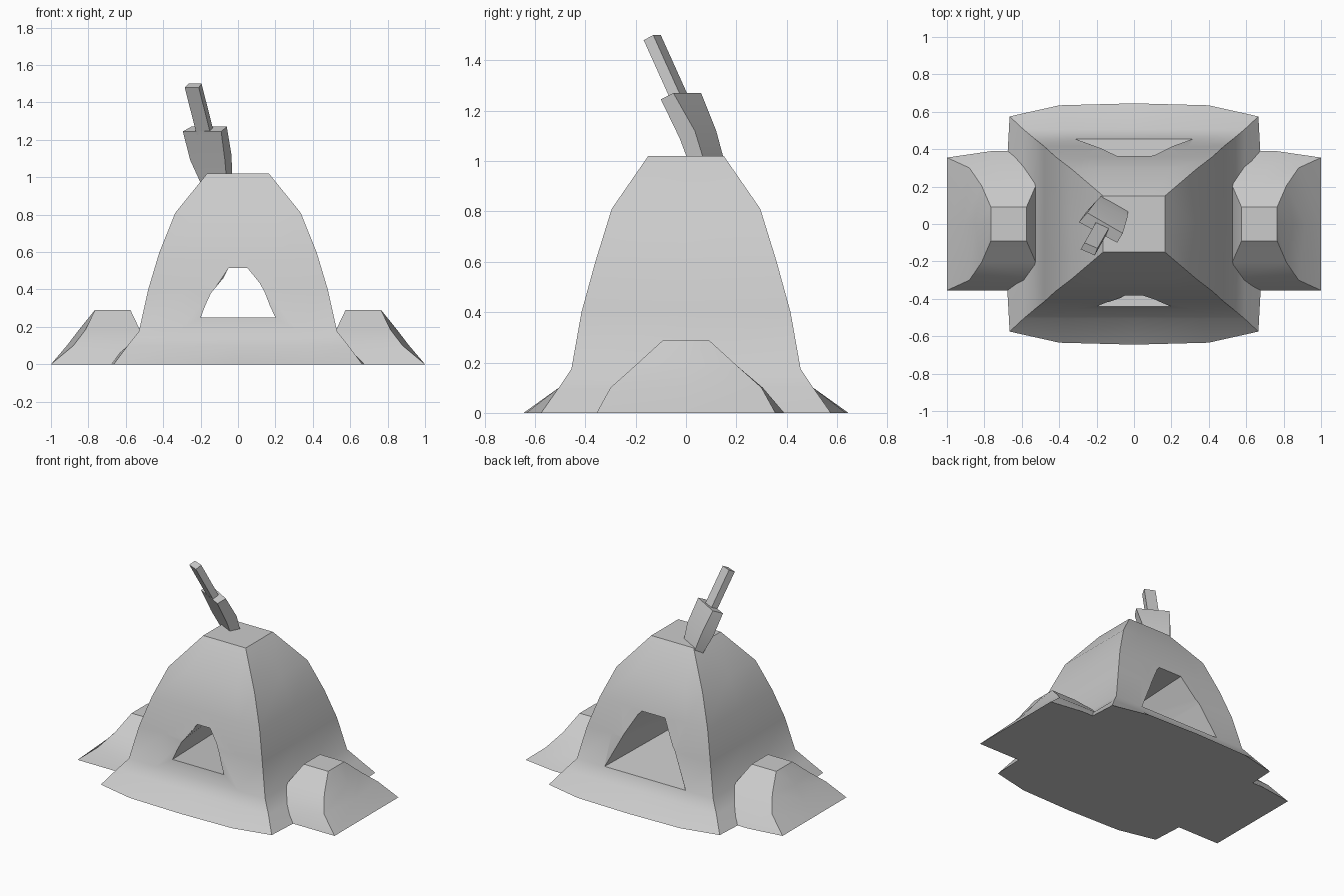
import bpy
import bmesh
import math

cube = bpy.data.objects.get("Cube")
if cube:
    bpy.data.objects.remove(cube, do_unlink=True)

stone = bpy.data.materials.new("grey stone")
stone.use_nodes = True
grey = (0.6, 0.6, 0.6, 1)
stone.diffuse_color = grey
stone.node_tree.nodes["Principled BSDF"].inputs["Base Color"].default_value = grey


def loft(name, rings, smooth=True):
    """Join rings of equal point count into a closed solid."""
    bm = bmesh.new()
    loops = [[bm.verts.new(p) for p in ring] for ring in rings]
    n = len(loops[0])
    for a, b in zip(loops, loops[1:]):
        for i in range(n):
            j = (i + 1) % n
            bm.faces.new((a[i], a[j], b[j], b[i]))
    bm.faces.new(loops[0])
    bm.faces.new(loops[-1])
    bmesh.ops.recalc_face_normals(bm, faces=bm.faces)
    mesh = bpy.data.meshes.new(name)
    bm.to_mesh(mesh)
    bm.free()
    mesh.materials.append(stone)
    obj = bpy.data.objects.new(name, mesh)
    bpy.context.collection.objects.link(obj)
    if smooth:
        shade(obj)
    return obj


def shade(obj):
    bpy.ops.object.select_all(action='DESELECT')
    obj.select_set(True)
    bpy.context.view_layer.objects.active = obj
    bpy.ops.object.shade_smooth_by_angle(angle=math.radians(35))


def body_ring(z, x, y, bulge=0):
    """Rectangle whose four sides can swell outward."""
    half = [(-x, -y), (-0.6 * x, -y - 0.85 * bulge), (0, -y - bulge),
            (0.6 * x, -y - 0.85 * bulge), (x, -y), (x + 0.45 * bulge, 0)]
    return [(px, py, z) for px, py in half] + [(-px, -py, z) for px, py in half]


# Main rock: tapering stack of rings with a flared skirt
body = loft("rock_body", [
    body_ring(0, 0.665, 0.575, 0.07),
    body_ring(0.1, 0.59, 0.505),
    body_ring(0.175, 0.53, 0.455),
    body_ring(0.4, 0.48, 0.415),
    body_ring(0.6, 0.42, 0.36),
    body_ring(0.81, 0.335, 0.295),
    body_ring(1.02, 0.165, 0.15)], smooth=False)

# Tunnel widening from the front opening to the back opening
front = [(0.2, -0.44, 0.25), (0.145, -0.417, 0.38), (0.05, -0.385, 0.515)]
back = [(0.315, 0.46, 0.175), (0.2, 0.41, 0.41), (0.09, 0.365, 0.59)]


def tunnel_ring(y):
    right = []
    for a, b in zip(front, back):
        t = (y - a[1]) / (b[1] - a[1])
        right.append((a[0] + t * (b[0] - a[0]), y, a[2] + t * (b[2] - a[2])))
    return right + [(-px, py, pz) for px, py, pz in reversed(right)]


cutter = loft("tunnel_cutter", [tunnel_ring(-0.8), tunnel_ring(0.8)], smooth=False)
cutter.hide_render = True
cut = body.modifiers.new("tunnel", 'BOOLEAN')
cut.operation = 'DIFFERENCE'
cut.solver = 'EXACT'
cut.object = cutter
bpy.context.view_layer.objects.active = body
bpy.ops.object.modifier_apply(modifier=cut.name)
bpy.data.objects.remove(cutter, do_unlink=True)
shade(body)


# Side mounds, mirrored left and right
def mound_ring(side, z, inner, outer, mid, y, back_x, back_y):
    pts = [(inner, -y), (outer, -y), (mid, 0), (outer, y),
           (back_x, back_y), (inner, back_y)]
    return [(side * px, py, z) for px, py in pts]


for name, side in (("left_mound", 1), ("right_mound", -1)):
    loft(name, [
        mound_ring(side, 0, 0.5, 1.0, 1.0, 0.355, 0.76, 0.39),
        mound_ring(side, 0.1, 0.51, 0.88, 0.915, 0.3, 0.72, 0.305),
        mound_ring(side, 0.185, 0.525, 0.815, 0.85, 0.205, 0.68, 0.205),
        mound_ring(side, 0.29, 0.575, 0.765, 0.765, 0.09, 0.67, 0.09)])

# Leaning slab on the summit
loft("spike_base", [
    [(-0.2, 0.1, 0.97), (-0.17, 0.155, 0.99), (-0.03, 0.075, 0.99), (-0.06, 0.02, 0.97)],
    [(-0.255, 0.065, 1.09), (-0.205, 0.12, 1.12), (-0.035, 0.035, 1.12), (-0.07, -0.025, 1.09)],
    [(-0.295, 0.01, 1.245), (-0.25, 0.06, 1.27), (-0.06, -0.05, 1.27), (-0.09, -0.1, 1.245)]])

# Thin blade rising from the slab
tip = [(-0.285, -0.135, 1.48), (-0.265, -0.1, 1.5), (-0.195, -0.13, 1.5), (-0.21, -0.168, 1.48)]
loft("spike_blade", [[(x + 0.065, y + 0.115, z - 0.255) for x, y, z in tip], tip], smooth=False)
